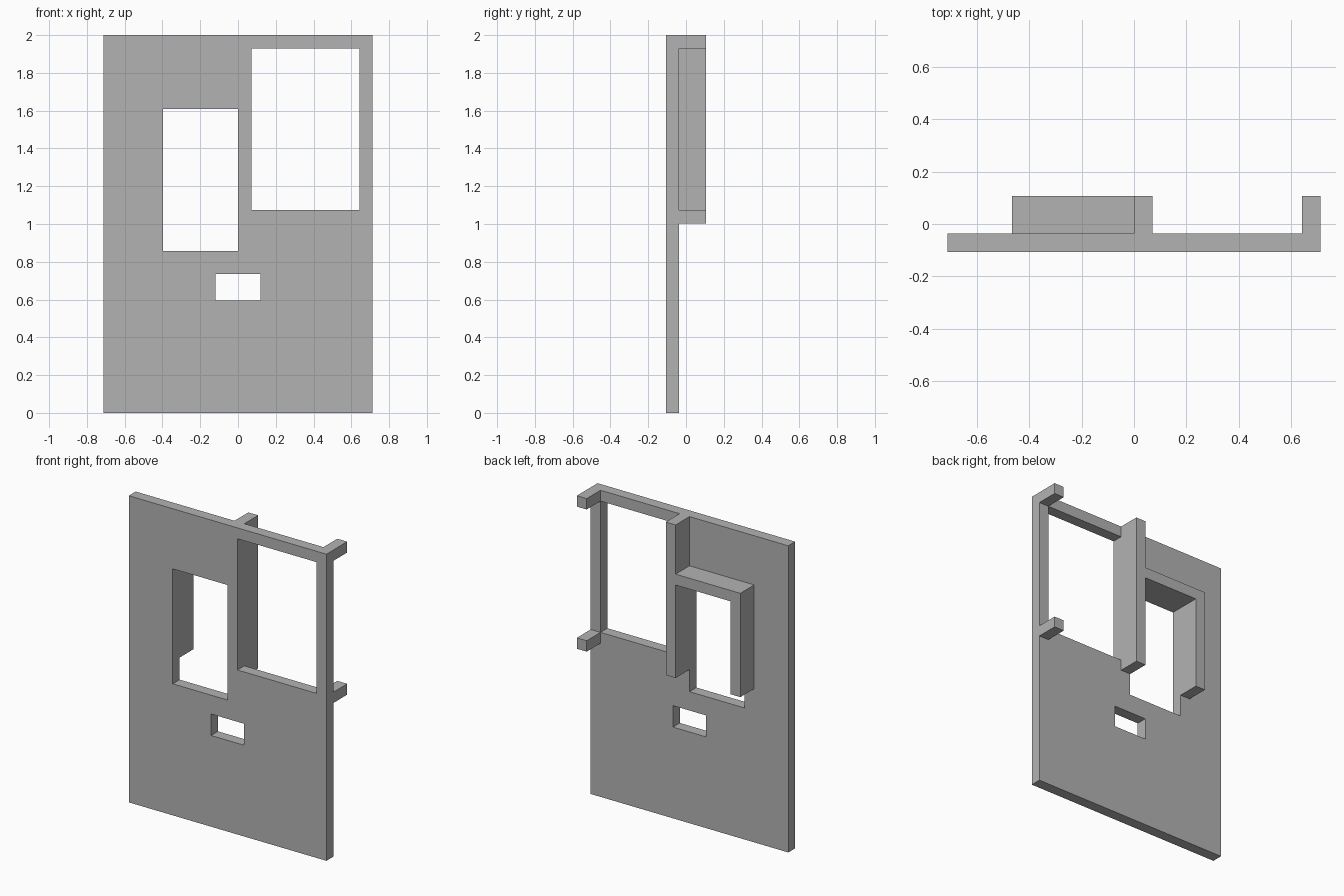
import bpy
import bmesh

default = bpy.data.objects.get("Cube")
if default:
    bpy.data.objects.remove(default, do_unlink=True)

# Single flat colour
grey = bpy.data.materials.new("plain grey")
grey.use_nodes = True
colour = (0.45, 0.45, 0.45, 1)
grey.diffuse_color = colour
grey.node_tree.nodes["Principled BSDF"].inputs["Base Color"].default_value = colour


def block(name, x, y, z):
    """Box spanning the given (low, high) ranges."""
    bm = bmesh.new()
    bmesh.ops.create_cube(bm, size=1)
    for v in bm.verts:
        v.co = [r[0] if c < 0 else r[1] for c, r in zip(v.co, (x, y, z))]
    mesh = bpy.data.meshes.new(name)
    bm.to_mesh(mesh)
    bm.free()
    mesh.materials.append(grey)
    ob = bpy.data.objects.new(name, mesh)
    bpy.context.collection.objects.link(ob)
    return ob


def cut(target, x, z):
    """Cut a rectangular opening right through the panel."""
    cutter = block("opening_cutter", x, (-0.5, 0.5), z)
    cutter.hide_render = True
    mod = target.modifiers.new("opening", "BOOLEAN")
    mod.operation = "DIFFERENCE"
    mod.solver = "EXACT"
    mod.object = cutter
    bpy.context.view_layer.objects.active = target
    bpy.ops.object.modifier_apply(modifier=mod.name)
    bpy.data.objects.remove(cutter, do_unlink=True)


# Main dimensions
HALF, FRONT, BACK, REAR = 0.713, -0.107, -0.036, 0.107
T = 0.071                       # wall thickness
TOP, LOW = 2.0, 1.002           # height range of the rear walls
DOOR_L, DOOR_TOP = -0.396, 1.608
WINDOW = (T, HALF - T)

# Front panel with its three openings
panel = block("front_panel", (-HALF, HALF), (FRONT, BACK), (0, TOP))
cut(panel, WINDOW, (LOW + T, TOP - T))
cut(panel, (DOOR_L, 0), (0.858, DOOR_TOP))
cut(panel, (-0.119, 0.119), (0.595, 0.735))

# Walls standing off the back of the panel
depth = (BACK, REAR)
block("middle_wall", (0, T), depth, (LOW, TOP))
block("door_side_wall", (DOOR_L - T, DOOR_L), depth, (LOW, DOOR_TOP))
block("door_lintel", (DOOR_L - T, 0), depth, (DOOR_TOP, DOOR_TOP + T))

# Short pegs at the outer window corners
for name, z in (("lower_peg", LOW), ("upper_peg", TOP - T)):
    block(name, (WINDOW[1], HALF), depth, (z, z + T))
